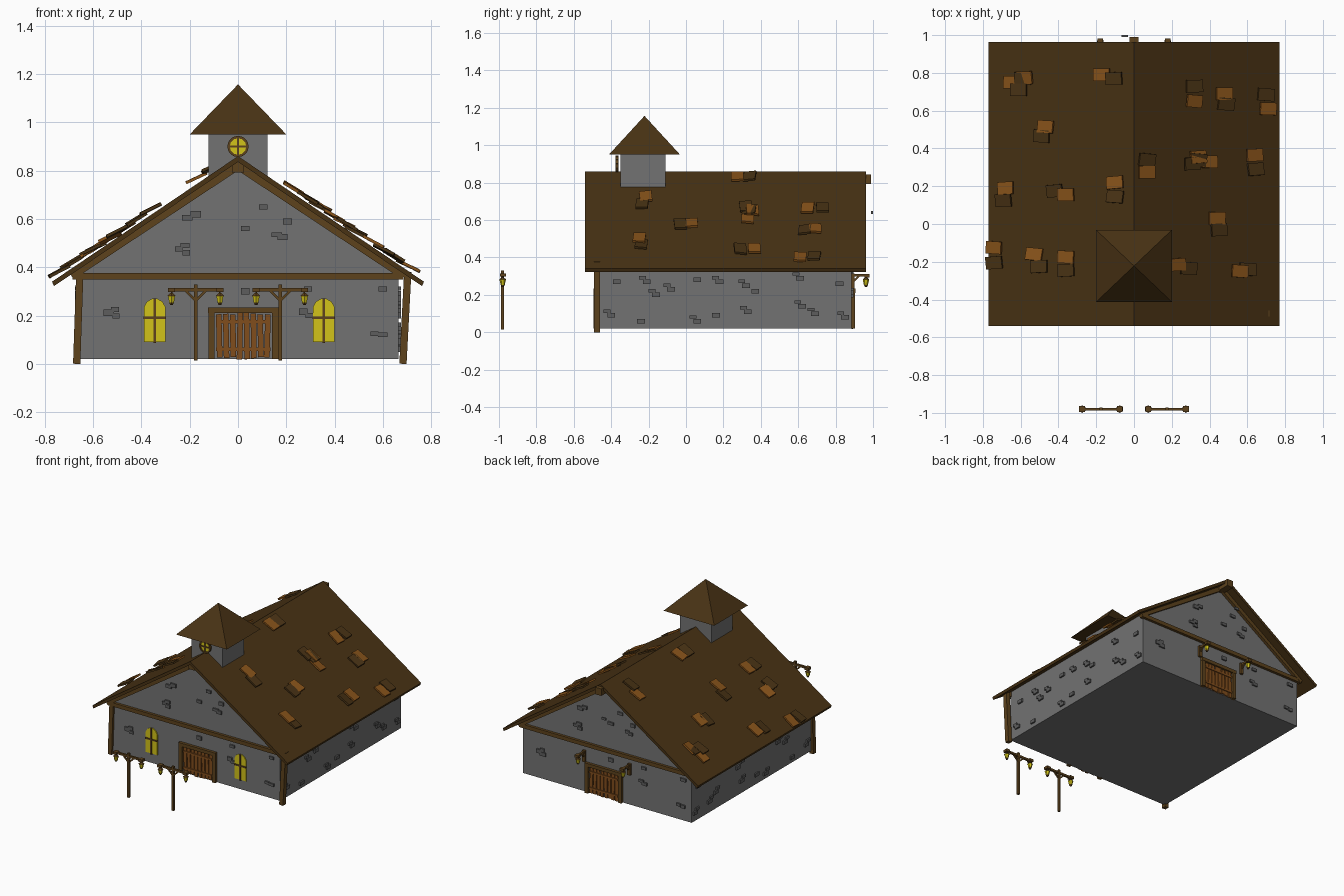
import bpy, bmesh, math, random
from mathutils import Vector, Matrix, Euler

if "Cube" in bpy.data.objects:
    bpy.data.objects.remove(bpy.data.objects["Cube"])

random.seed(4)


def mat(name, r, g, b):
    m = bpy.data.materials.new(name)
    m.diffuse_color = (r, g, b, 1)
    m.use_nodes = True
    m.node_tree.nodes["Principled BSDF"].inputs["Base Color"].default_value = m.diffuse_color
    return m


STONE = mat("stone", .17, .17, .17)
BRICK = mat("brick", .11, .11, .11)
ROOF = mat("roof_brown", .065, .032, .007)
BEAM = mat("beam_brown", .11, .055, .012)
DOOR = mat("door_wood", .22, .075, .012)
TILE = mat("tile_orange", .24, .085, .01)
GLOW = mat("yellow_glass", .65, .55, .01)


def finish(name, bm, m, matrix=Matrix()):
    bmesh.ops.recalc_face_normals(bm, faces=bm.faces[:])
    me = bpy.data.meshes.new(name)
    bm.to_mesh(me)
    bm.free()
    me.materials.append(m)
    ob = bpy.data.objects.new(name, me)
    ob.matrix_world = matrix
    bpy.context.collection.objects.link(ob)
    return ob


def box(name, c, size, m, rot=(0, 0, 0)):
    bm = bmesh.new()
    bmesh.ops.create_cube(bm, size=1)
    bmesh.ops.scale(bm, vec=size, verts=bm.verts)
    return finish(name, bm, m, Matrix.Translation(c) @ Euler(rot).to_matrix().to_4x4())


def prism(name, profile, y0, y1, m):
    """Extrude an (x, z) outline along y."""
    bm = bmesh.new()
    f = bm.faces.new([bm.verts.new((x, y0, z)) for x, z in profile])
    r = bmesh.ops.extrude_face_region(bm, geom=[f])
    bmesh.ops.translate(bm, vec=(0, y1 - y0, 0),
                        verts=[v for v in r["geom"] if isinstance(v, bmesh.types.BMVert)])
    return finish(name, bm, m)


def bar(name, p, q, w, d, m):
    """Straight beam from p to q in an xz plane; d is its depth along y."""
    p, q = Vector(p), Vector(q)
    v = q - p
    return box(name, (p + q) / 2, (v.length, d, w), m, (0, -math.atan2(v.z, v.x), 0))


def cone(name, c, r1, r2, h, seg, m, turn=0):
    bm = bmesh.new()
    bmesh.ops.create_cone(bm, cap_ends=True, segments=seg, radius1=r1, radius2=r2, depth=h)
    return finish(name, bm, m, Matrix.Translation(c) @ Matrix.Rotation(turn, 4, 'Z'))


def lantern(x, y, z):
    cone("lantern_base", (x, y, z - .052), .006, .011, .01, 6, BEAM)
    cone("lantern_glass", (x, y, z - .033), .011, .017, .028, 6, GLOW)
    cone("lantern_cap", (x, y, z - .013), .02, .006, .012, 6, BEAM)
    cone("lantern_hook", (x, y, z), .003, .003, .02, 5, BEAM)


SL = .675                       # roof slope
ANG = math.atan(SL)

# walls and gables in one solid
prism("walls", [(-.665, .02), (.665, .02), (.665, .395), (0, .843), (-.665, .395)],
      -.475, .885, STONE)

# roof halves
for s in (-1, 1):
    prism("roof_slope", [(0, .86), (s * .77, .86 - SL * .77),
                         (s * .762, .322), (0, .836)], -.54, .963, ROOF)
box("ridge_beam", (0, .235, .818), (.05, 1.51, .05), BEAM)

# timber framing, front and back
for s in (-1, 1):
    y = .205 + s * .686
    box("tie_beam", (0, y, .363), (1.37, .026, .027), BEAM)
    for k in (-1, 1):
        bar("rake_beam", (k * .69, y, .365), (0, y, .822), .036, .03, BEAM)
for k in (-1, 1):
    bar("corner_post", (k * .683, -.475, 0), (k * .703, -.475, .38), .03, .032, BEAM) \
        if k > 0 else bar("corner_post", (-.668, -.475, 0), (-.655, -.475, .38), .03, .032, BEAM)

# turret
box("turret", (0, -.23, .86), (.245, .24, .19), STONE)
bm = bmesh.new()
base = [bm.verts.new((x * .2, y * .19 - .222, .95)) for x, y in ((-1, -1), (1, -1), (1, 1), (-1, 1))]
tip = bm.verts.new((0, -.222, 1.157))
bm.faces.new(base)
for i in range(4):
    bm.faces.new((base[i], base[(i + 1) % 4], tip))
finish("turret_roof", bm, ROOF)

# round turret window
circ = [(.036 * math.cos(a), .9 + .036 * math.sin(a)) for a in [i * math.tau / 12 for i in range(12)]]
prism("round_window", circ, -.37, -.362, GLOW)
for i in range(12):
    (x0, z0), (x1, z1) = circ[i], circ[(i + 1) % 12]
    bar("round_frame", (x0 * 1.1, -.368, .9 + (z0 - .9) * 1.1),
        (x1 * 1.1, -.368, .9 + (z1 - .9) * 1.1), .01, .016, BEAM)
box("round_muntin", (0, -.37, .9), (.008, .012, .075), BEAM)
box("round_muntin", (0, -.37, .9), (.075, .012, .008), BEAM)

# arched front windows
for x in (-.345, .355):
    prism("window", [(x - .045, .09), (x + .045, .09), (x + .045, .235), (x + .032, .258),
                     (x + .01, .27), (x - .01, .27), (x - .032, .258), (x - .045, .235)],
          -.482, -.47, GLOW)
    box("window_muntin", (x, -.482, .178), (.011, .012, .185), BEAM)
    box("window_muntin", (x, -.482, .19), (.092, .012, .01), BEAM)

# plank doors, front and back
for s in (-1, 1):
    y = .205 + s * .684
    for i in range(8):
        box("door_plank", (.022 + (i - 3.5) * .0285, y, .116),
            (.023, .01, .185 + random.uniform(-.012, .012)), DOOR,
            (0, random.uniform(-.03, .03), 0))
    for z in (.06, .175):
        box("door_rail", (.022, y + s * .006, z), (.225, .01, .014), DOOR)
    for x in (-.11, .154):
        box("door_jamb", (x, y + s * .002, .122), (.026, .026, .205), BEAM)
    box("door_lintel", (.022, y + s * .002, .222), (.292, .028, .024), BEAM)

# standing lamp posts in front
for k in (-1, 1):
    x = k * .175
    box("lamp_post", (x, -.98, .172), (.016, .016, .315), BEAM)
    box("lamp_arm", (x, -.98, .307), (.21, .014, .014), BEAM)
    for d in (-1, 1):
        bar("lamp_brace", (x, -.98, .262), (x + d * .042, -.98, .303), .01, .01, BEAM)
        box("lamp_arm_end", (x + d * .1, -.979, .306), (.03, .032, .018), BEAM)
        lantern(x + d * .1, -.98, .3)

# wall lamps at the back door
for x in (-.178, .178):
    box("wall_lamp_plate", (x, .893, .275), (.022, .016, .08), BEAM)
    box("wall_lamp_arm", (x, .93, .304), (.014, .1, .014), BEAM)
    box("wall_lamp_end", (x, .968, .303), (.03, .026, .018), BEAM)
    box("wall_lamp_brace", (x, .908, .285), (.01, .05, .01), BEAM, (.75, 0, 0))
    lantern(x, .962, .3)

# raised bricks: gable walls
GABLE = [(-.175, .62), (-.21, .605), (-.22, .49), (-.245, .475), (-.215, .46), (.03, .56), (.105, .65),
         (.205, .59), (.16, .535), (.185, .525), (-.51, .225), (-.535, .212), (-.505, .198), (.03, .3),
         (.29, .31), (.27, .215), (.295, .2), (.6, .31), (.565, .125), (.6, .12)]
for x, z in GABLE:
    for s in (-1, 1):
        box("gable_brick", (-s * x, .205 + s * .682, z),
            (random.uniform(.03, .045), .016, random.uniform(.018, .028)), BRICK)
box("loose_brick", (-.05, .995, .64), (.034, .01, .016), BRICK)

# raised bricks: side walls, in pairs
SIDE = [(-.37, .27), (-.21, .27), (-.4, .09), (-.24, .06), (-.16, .2), (-.08, .23), (.06, .28),
        (.18, .27), (.32, .25), (.16, .09), (.06, .06), (.33, .11), (.37, .22), (.62, .14),
        (.61, .29), (.82, .26), (.85, .08), (.69, .1)]
for i, (y, z) in enumerate(SIDE):
    for k in (-1, 1):
        box("side_brick", (k * .668, y, z), (.016, .042, .024), BRICK)
        if i % 3:
            box("side_brick", (k * .668, y - .022, z + .022), (.014, .036, .018), BRICK)

# loose roof tiles: x, y of the orange tile, then offset to its dark neighbour
TILES = [(-.57, .775, -.03, -.065), (-.64, .75, .06, .02), (-.46, .515, -.02, -.05), (-.16, .79, .065, -.02),
         (-.67, .19, -.01, -.065), (-.35, .155, -.06, .02), (-.09, .22, 0, -.075),
         (-.73, -.125, 0, -.08), (-.52, -.16, .03, -.065), (-.35, -.175, 0, -.07),
         (.31, .65, 0, .08), (.47, .69, .01, -.055), (.7, .61, -.01, .075), (.06, .275, 0, .065),
         (.33, .355, -.03, -.035), (.39, .33, -.06, .01), (.63, .365, .005, -.075),
         (.43, .03, .01, -.06), (.22, -.215, .06, -.02), (.55, -.25, .045, .01)]
for x, y, dx, dy in TILES:
    s = 1 if x > 0 else -1
    for px, py, m in ((x, y, TILE), (x + dx, y + dy, ROOF)):
        lift = .016 + random.uniform(0, .006)
        c = (px + s * lift * math.sin(ANG), py,
             .86 - SL * abs(px) + lift * math.cos(ANG))
        box("roof_tile", c, (.095, .066, .012), m,
            (random.uniform(-.15, .15), s * (ANG - random.uniform(.0, .16)), random.uniform(-.1, .1)))
